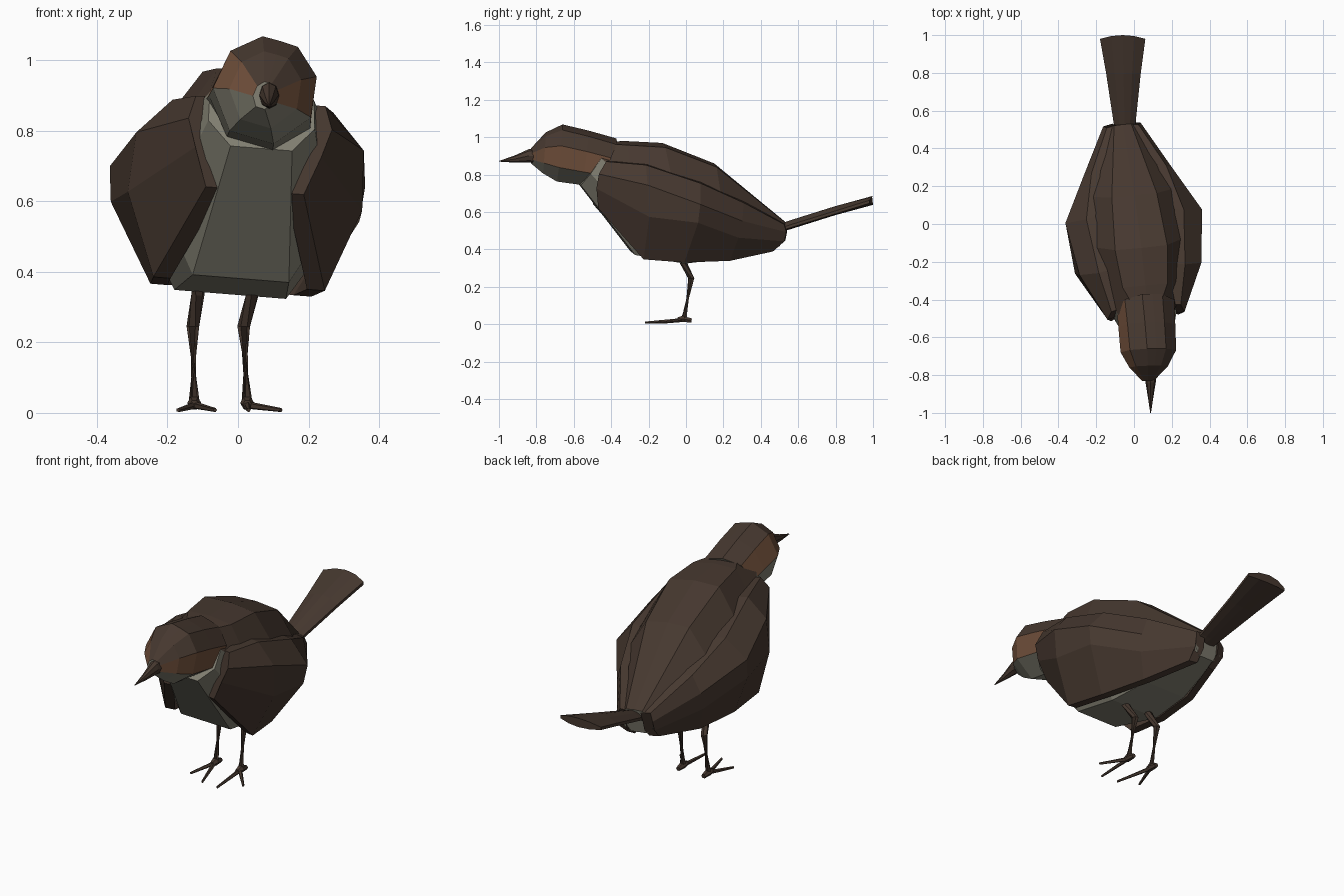
import bpy, bmesh, math
from mathutils import Vector, Matrix

if "Cube" in bpy.data.objects:
    bpy.data.objects.remove(bpy.data.objects["Cube"])


def material(name, rgb):
    m = bpy.data.materials.new(name)
    m.diffuse_color = (*rgb, 1)
    m.use_nodes = True
    m.node_tree.nodes["Principled BSDF"].inputs["Base Color"].default_value = m.diffuse_color
    return m


BROWN = material("dark brown", (0.062, 0.040, 0.029))
RUST = material("rust brown", (0.165, 0.080, 0.044))
PALE = material("pale olive grey", (0.23, 0.22, 0.172))

# Body and wings are built symmetric, then turned and leaned a little
PIVOT = Matrix.Translation((0, 0, 0.64))
POSE = (PIVOT @ Matrix.Rotation(0.10, 4, 'Z') @ Matrix.Rotation(0.08, 4, 'Y')
        @ PIVOT.inverted())
# The head is tilted to one side
HEAD_POSE = Matrix.Translation((0.08, 0, 0.92)) @ Matrix.Rotation(0.29, 4, 'Y') @ \
    Matrix.Translation((0, 0, -0.92))


def loft(name, rings, mats=(BROWN,), rule=lambda i, j: 0, matrix=Matrix()):
    """Skin closed rings of points, cap both ends, colour faces by rule(ring, side)."""
    bm = bmesh.new()
    rows = [[bm.verts.new(matrix @ Vector(p)) for p in r] for r in rings]
    n = len(rows[0])
    for i in range(len(rows) - 1):
        for j in range(n):
            k = (j + 1) % n
            f = bm.faces.new((rows[i][j], rows[i][k], rows[i + 1][k], rows[i + 1][j]))
            f.material_index = rule(i, j)
    for row in (rows[0], rows[-1]):
        bm.faces.new(row).material_index = len(mats) - 1
    bmesh.ops.recalc_face_normals(bm, faces=bm.faces)
    me = bpy.data.meshes.new(name)
    bm.to_mesh(me)
    bm.free()
    for m in mats:
        me.materials.append(m)
    ob = bpy.data.objects.new(name, me)
    bpy.context.collection.objects.link(ob)
    return ob


def section_ring(section, yt, zt, yb, zb, w):
    """Mirror a half section (width, drop) and fit it between a top and bottom point."""
    half = [(x * w, yt + (yb - yt) * t, zt + (zb - zt) * t) for x, t in section]
    return half + [(-x, y, z) for x, y, z in reversed(half[1:])]


def tube(name, points, radii, sides=6):
    """Tapered tube along a path of points."""
    pts = [Vector(p) for p in points]
    rings = []
    for i, p in enumerate(pts):
        d = (pts[min(i + 1, len(pts) - 1)] - pts[max(i - 1, 0)]).normalized()
        q = d.to_track_quat('Z', 'Y')
        rings.append([p + q @ Vector((radii[i] * math.cos(a), radii[i] * math.sin(a), 0))
                      for a in (math.tau * s / sides for s in range(sides))])
    return loft(name, rings)


# Body: dark back, pale breast and belly
body_section = [(0, 0), (0.48, 0.02), (0.93, 0.34), (0.95, 0.70), (0.55, 1)]
n = 2 * len(body_section) - 1
body = [(-0.42, 0.975, -0.575, 0.75, 0.16),
        (-0.33, 0.98, -0.285, 0.38, 0.25),
        (-0.13, 0.97, -0.02, 0.335, 0.29),
        (0.15, 0.86, 0.20, 0.36, 0.25),
        (0.53, 0.55, 0.50, 0.42, 0.095)]
loft("body", [section_ring(body_section, *b) for b in body], (BROWN, PALE),
     lambda i, j: 0 if min(j, n - 1 - j) < 2 else 1, POSE)

# Wings: thick folded shells, rows run from top edge to bottom edge
wing = [[(0.185, -0.45, 0.885), (0.205, -0.49, 0.82), (0.18, -0.50, 0.74), (0.14, -0.485, 0.63)],
        [(0.23, -0.24, 0.87), (0.325, -0.24, 0.77), (0.335, -0.23, 0.60), (0.245, -0.25, 0.365)],
        [(0.26, 0.05, 0.775), (0.365, 0.04, 0.67), (0.355, 0.03, 0.57), (0.23, -0.03, 0.347)],
        [(0.20, 0.29, 0.665), (0.235, 0.28, 0.57), (0.23, 0.26, 0.48), (0.18, 0.22, 0.352)],
        [(0.085, 0.52, 0.54), (0.10, 0.53, 0.50), (0.10, 0.52, 0.45), (0.09, 0.46, 0.395)]]
for side, sx in (("right", 1), ("left", -1)):
    rings = []
    for row in wing:
        outer = [(sx * x, y, z) for x, y, z in row]
        inner = [(sx * (x - 0.05), y + 0.01, z) for x, y, z in reversed(row)]
        rings.append(outer + inner)
    loft(side + "_wing", rings, matrix=POSE)

# Head: dark crown, rust cheeks, pale throat
head_section = [(0, 0), (0.36, 0.005), (0.88, 0.235), (1, 0.64), (0.45, 1)]
hn = 2 * len(head_section) - 1
head = [(-0.37, 0.98, -0.50, 0.76, 0.155),
        (-0.52, 1.025, -0.56, 0.757, 0.15),
        (-0.66, 1.06, -0.69, 0.775, 0.145),
        (-0.75, 1.02, -0.765, 0.815, 0.10),
        (-0.83, 0.937, -0.83, 0.862, 0.03)]


def head_colour(i, j):
    return (0, 0, 1, 2, 2)[min(j, hn - 1 - j)]


loft("head", [section_ring(head_section, *h) for h in head], (BROWN, RUST, PALE),
     head_colour, HEAD_POSE)

# Beak
beak = []
for y, z, rx, rz in ((-0.80, 0.90, 0.03, 0.04), (-0.84, 0.90, 0.027, 0.036),
                     (-0.92, 0.882, 0.014, 0.018), (-1.0, 0.871, 0.002, 0.002)):
    beak.append([(0.088 + rx * math.cos(a), y, z + rz * math.sin(a))
                 for a in (math.tau * s / 8 for s in range(8))])
loft("beak", beak)

# Tail: flat fan rising backwards, thin at its edges, with a rounded end
tail = []
for y, z, cx, w, bow in ((0.46, 0.495, -0.045, 0.05, 0), (0.55, 0.525, -0.05, 0.06, 0),
                         (0.80, 0.602, -0.056, 0.092, -0.005), (0.98, 0.658, -0.06, 0.12, 0.02)):
    top, under = [], []
    for u in (-1, -0.5, 0, 0.5, 1):
        arch = 1 - u * u
        top.append((cx + w * u, y + bow * arch, z + 0.004 + 0.024 * arch))
        under.append((cx + w * u, y + bow * arch, z - 0.012 - 0.008 * arch))
    tail.append(top + under[::-1])
loft("tail", tail)

# Legs and toes
for side, hip, knee, ankle, toes in (
        ("right", 0.042, 0.016, 0.026, ((0.122, -0.13), (0.03, -0.22))),
        ("left", -0.113, -0.128, -0.124, ((-0.065, -0.21), (-0.17, -0.16)))):
    tube(side + "_leg", [(hip, -0.05, 0.40), (hip, -0.02, 0.34), (knee, 0.028, 0.245),
                         (ankle, -0.012, 0.02)], (0.02, 0.019, 0.018, 0.017))
    tube(side + "_ankle", [(ankle, -0.045, 0.025), (ankle, -0.02, 0.028), (ankle, 0.03, 0.02)],
         (0.012, 0.02, 0.012))
    for k, (tx, ty) in enumerate(toes):
        tube(f"{side}_toe_{k + 1}", [(ankle, -0.02, 0.022), (tx, ty, 0.008)], (0.011, 0.006), 5)
